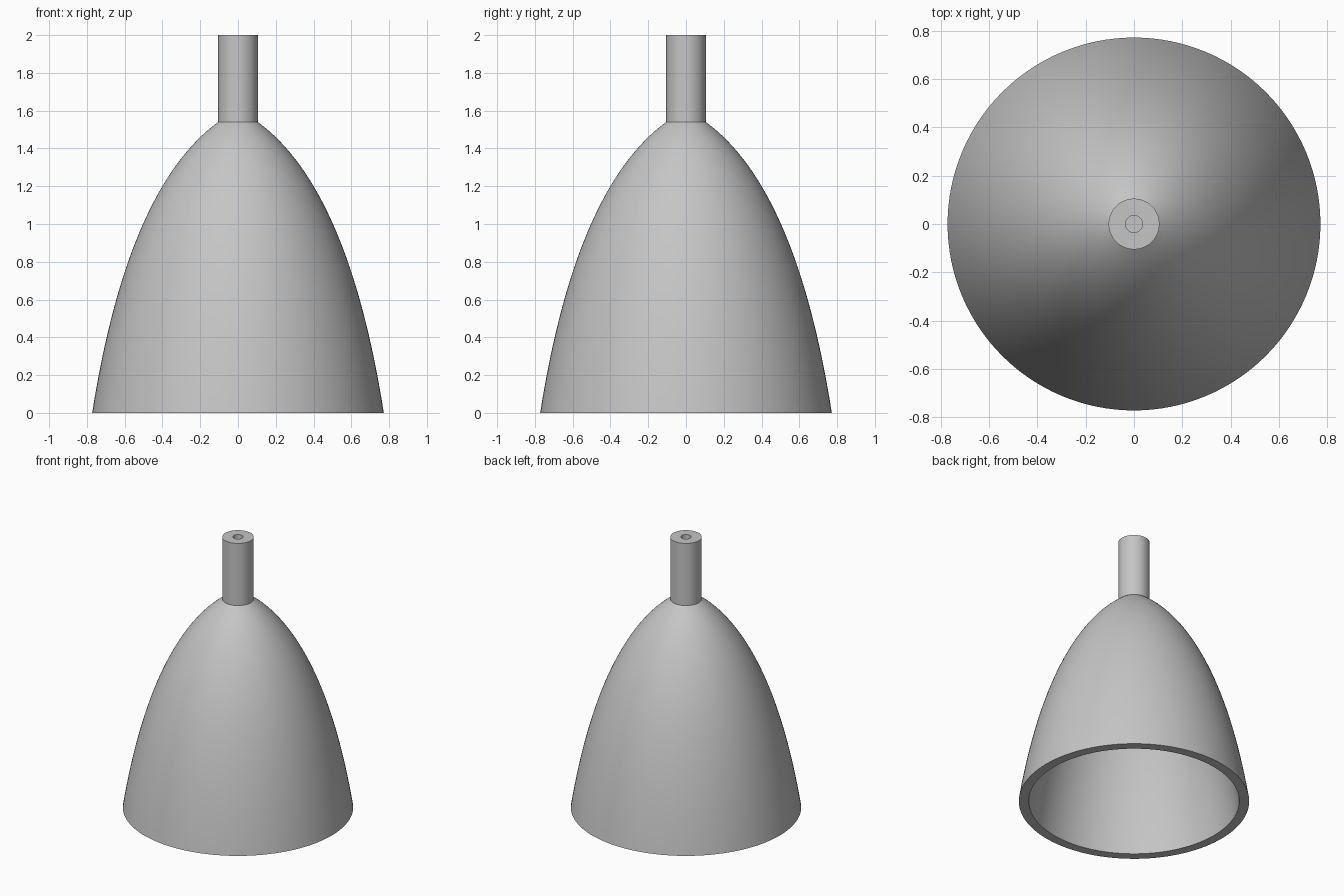
import bpy
import bmesh
import math
from mathutils import Vector

if "Cube" in bpy.data.objects:
    bpy.data.objects.remove(bpy.data.objects["Cube"], do_unlink=True)

SEGMENTS = 128

# Single plain grey
grey = bpy.data.materials.new("plain_grey")
grey.use_nodes = True
colour = (0.56, 0.56, 0.56, 1.0)
grey.diffuse_color = colour
grey.node_tree.nodes["Principled BSDF"].inputs["Base Color"].default_value = colour


def bend(start, control, end, steps=32):
    """Quadratic curve through a radius/height profile."""
    curve = []
    for i in range(steps + 1):
        t = i / steps
        a, b, c = (1 - t) ** 2, 2 * t * (1 - t), t * t
        curve.append(tuple(a * p + b * q + c * r for p, q, r in zip(start, control, end)))
    return curve


def lathe(name, profile):
    """Turn a radius/height profile around the z axis."""
    bm = bmesh.new()
    verts = [bm.verts.new((r, 0, z)) for r, z in profile]
    edges = [bm.edges.new(pair) for pair in zip(verts, verts[1:])]
    bmesh.ops.spin(bm, geom=verts + edges, cent=Vector(), axis=Vector((0, 0, 1)),
                   angle=math.tau, steps=SEGMENTS, use_merge=False)
    bmesh.ops.remove_doubles(bm, verts=bm.verts, dist=0.0002)
    bmesh.ops.recalc_face_normals(bm, faces=bm.faces)
    mesh = bpy.data.meshes.new(name)
    bm.to_mesh(mesh)
    bm.free()
    mesh.materials.append(grey)
    obj = bpy.data.objects.new(name, mesh)
    bpy.context.collection.objects.link(obj)
    bpy.ops.object.select_all(action="DESELECT")
    obj.select_set(True)
    bpy.context.view_layer.objects.active = obj
    bpy.ops.object.shade_smooth_by_angle(angle=math.radians(25))
    return obj


# Hollow bell: outer wall down to the rim, then inner wall up to a flat ceiling
outer = bend((0.105, 1.54), (0.585, 1.19), (0.772, 0))
inner = bend((0.705, 0), (0.53, 1.15), (0.065, 1.485))
lathe("bell_shade", outer + inner + [(0, 1.485)])

# Stem with a blind bore in its top
lathe("stem", [(0, 1.54), (0.035, 1.54), (0.035, 2), (0.105, 2), (0.105, 1.54)])
